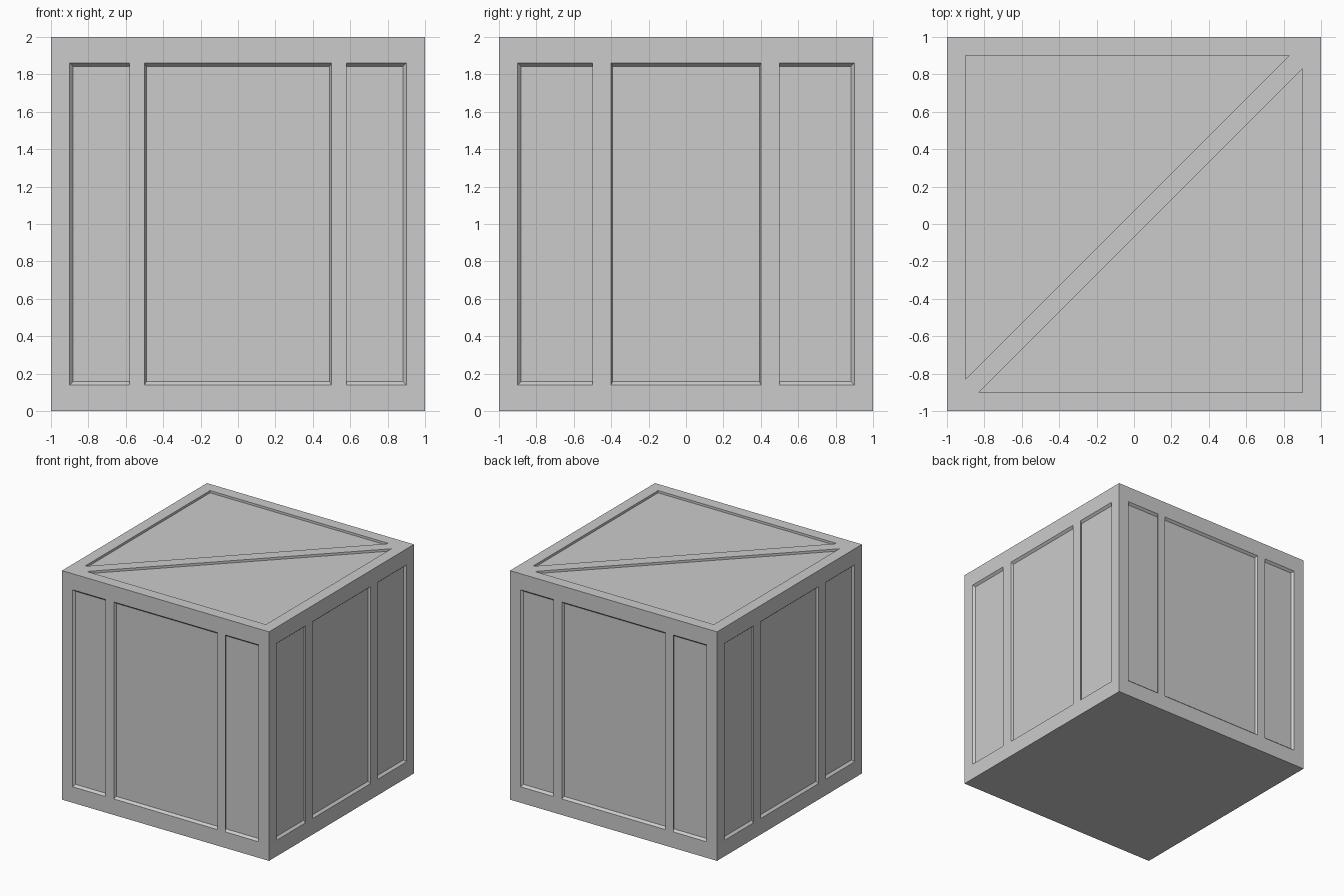
import bpy
import bmesh
from math import pi
from mathutils import Matrix, Vector

if "Cube" in bpy.data.objects:
    bpy.data.objects.remove(bpy.data.objects["Cube"])

DEPTH = 0.02
TOP = 0.86  # half height of the side panels about the crate centre


def prism(bm, inner, outer):
    """Closed prism between two matching outlines."""
    a = [bm.verts.new(p) for p in inner]
    b = [bm.verts.new(p) for p in outer]
    bm.faces.new(a)
    bm.faces.new(b)
    n = len(a)
    for i in range(n):
        bm.faces.new((a[i], a[(i + 1) % n], b[(i + 1) % n], b[i]))


def make_object(name, bm):
    bmesh.ops.recalc_face_normals(bm, faces=bm.faces)
    mesh = bpy.data.meshes.new(name)
    bm.to_mesh(mesh)
    bm.free()
    ob = bpy.data.objects.new(name, mesh)
    ob.location.z = 1
    bpy.context.collection.objects.link(ob)
    return ob


# Crate body
bm = bmesh.new()
bmesh.ops.create_cube(bm, size=2)
crate = make_object("crate", bm)

# Panel recesses: side panels shrink toward the crate centre
bm = bmesh.new()
front_spans = [(-0.9, -0.58), (-0.5, 0.5), (0.58, 0.9)]
side_spans = [(-0.9, -0.5), (-0.4, 0.4), (0.5, 0.9)]
for turn in range(4):
    rot = Matrix.Rotation(turn * pi / 2, 3, 'Z')
    for x0, x1 in (side_spans if turn % 2 else front_spans):
        outline = [rot @ Vector(p) for p in
                   ((x0, -1, -TOP), (x1, -1, -TOP), (x1, -1, TOP), (x0, -1, TOP))]
        prism(bm, [p * (1 - DEPTH) for p in outline], [p * (1 + DEPTH) for p in outline])

# Lid recesses: two triangles either side of a diagonal brace
for s in (1, -1):
    tri = [(-0.9 * s, 0.9 * s), (-0.9 * s, -0.83 * s), (0.83 * s, 0.9 * s)]
    prism(bm, [(x, y, 1 - DEPTH) for x, y in tri], [(x, y, 1 + DEPTH) for x, y in tri])
cutter = make_object("panel_cutter", bm)
cutter.hide_render = True

# Cut the recesses and drop the helper
mod = crate.modifiers.new("panels", 'BOOLEAN')
mod.operation = 'DIFFERENCE'
mod.solver = 'EXACT'
mod.object = cutter
bpy.context.view_layer.objects.active = crate
crate.select_set(True)
bpy.ops.object.modifier_apply(modifier=mod.name)
bpy.data.objects.remove(cutter)
